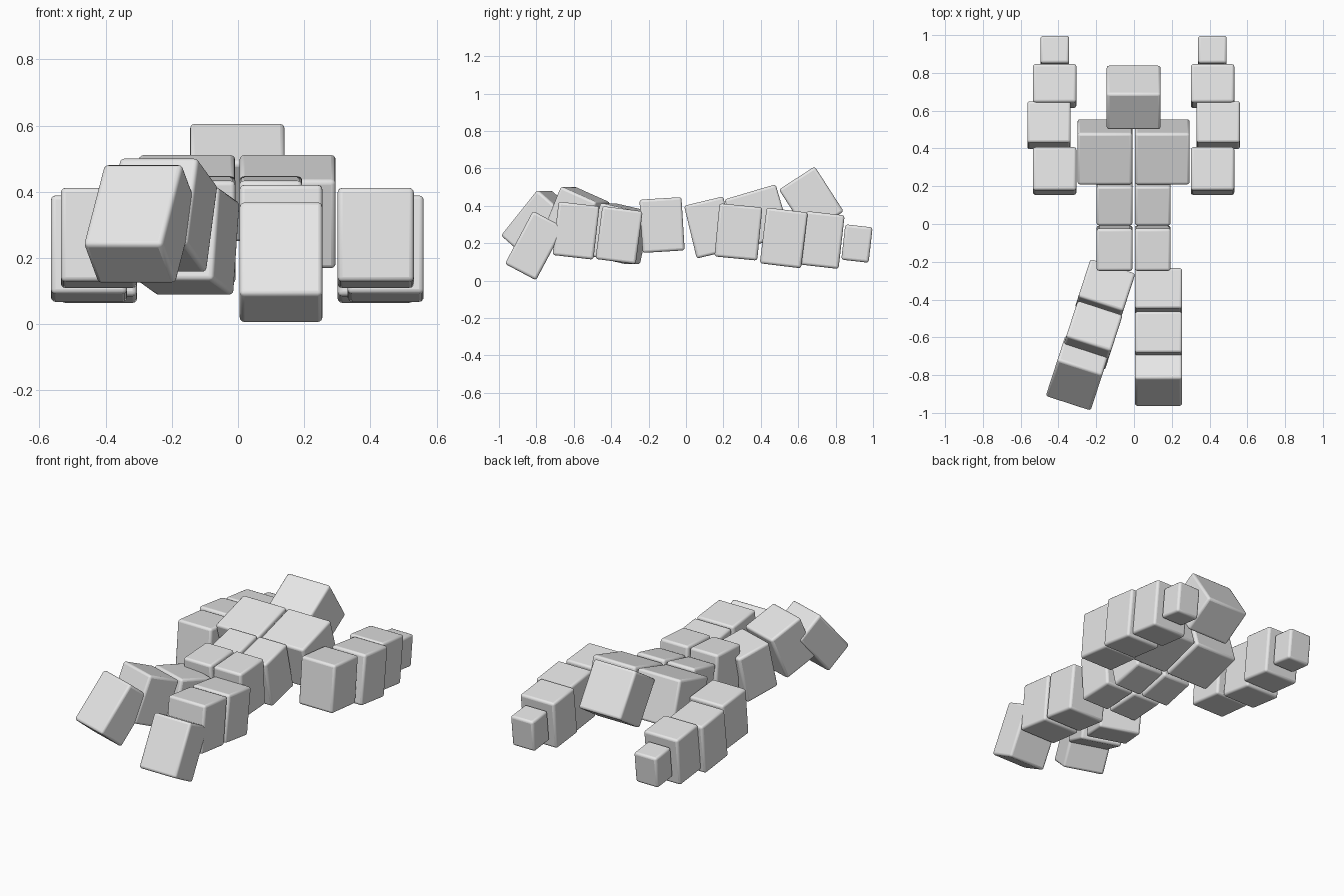
import bpy
import math

cube = bpy.data.objects.get("Cube")
if cube:
    bpy.data.objects.remove(cube, do_unlink=True)

grey = bpy.data.materials.new("light_grey")
grey.use_nodes = True
color = (0.8, 0.8, 0.8, 1)
grey.diffuse_color = color
grey.node_tree.nodes["Principled BSDF"].inputs["Base Color"].default_value = color


def block(name, size, center, pitch=0, yaw=0):
    """Rounded box, pitched about its own x axis and then turned about z."""
    bpy.ops.mesh.primitive_cube_add(size=1, location=center)
    ob = bpy.context.object
    ob.name = name
    ob.scale = size
    bpy.ops.object.transform_apply(location=False, rotation=False, scale=True)
    ob.rotation_euler = (math.radians(pitch), 0, math.radians(yaw))
    bevel = ob.modifiers.new("rounded_edges", "BEVEL")
    bevel.width = 0.014
    bevel.segments = 3
    ob.data.materials.append(grey)
    bpy.ops.object.shade_smooth_by_angle(angle=math.radians(40))
    return ob


def pair(name, size, center, pitch):
    """The same block on both sides of the body."""
    x, y, z = center
    block("left_" + name, size, (x, y, z), pitch)
    block("right_" + name, size, (-x - 0.004, y, z), pitch)


# Head
block("head", (0.286, 0.228, 0.286), (-0.002, 0.67, 0.428), 32.8)

# Torso
pair("chest", (0.29, 0.285, 0.28), (0.15, 0.382, 0.34), 16.4)
pair("waist", (0.19, 0.215, 0.29), (0.099, 0.128, 0.284), 13.5)
pair("pelvis", (0.19, 0.225, 0.285), (0.099, -0.128, 0.297), 3.5)

# Arms
pair("upper_arm", (0.23, 0.23, 0.285), (0.416, 0.28, 0.26), -5.5)
pair("elbow", (0.23, 0.222, 0.30), (0.446, 0.523, 0.228), -7)
pair("forearm", (0.23, 0.205, 0.288), (0.416, 0.73, 0.217), -6.5)
pair("hand", (0.152, 0.147, 0.19), (0.415, 0.914, 0.198), -6.5)

# Left leg
block("left_thigh", (0.25, 0.217, 0.285), (0.13, -0.358, 0.243), -7.5)
block("left_shin", (0.25, 0.22, 0.287), (0.13, -0.588, 0.267), -6.5)
block("left_foot", (0.25, 0.188, 0.32), (0.13, -0.81, 0.187), -28)

# Right leg, swung outward
block("right_thigh", (0.25, 0.217, 0.29), (-0.153, -0.352, 0.251), -12.5, -18)
block("right_shin", (0.25, 0.22, 0.287), (-0.226, -0.59, 0.329), -23, -18)
block("right_foot", (0.25, 0.188, 0.32), (-0.296, -0.788, 0.303), -40, -18)
